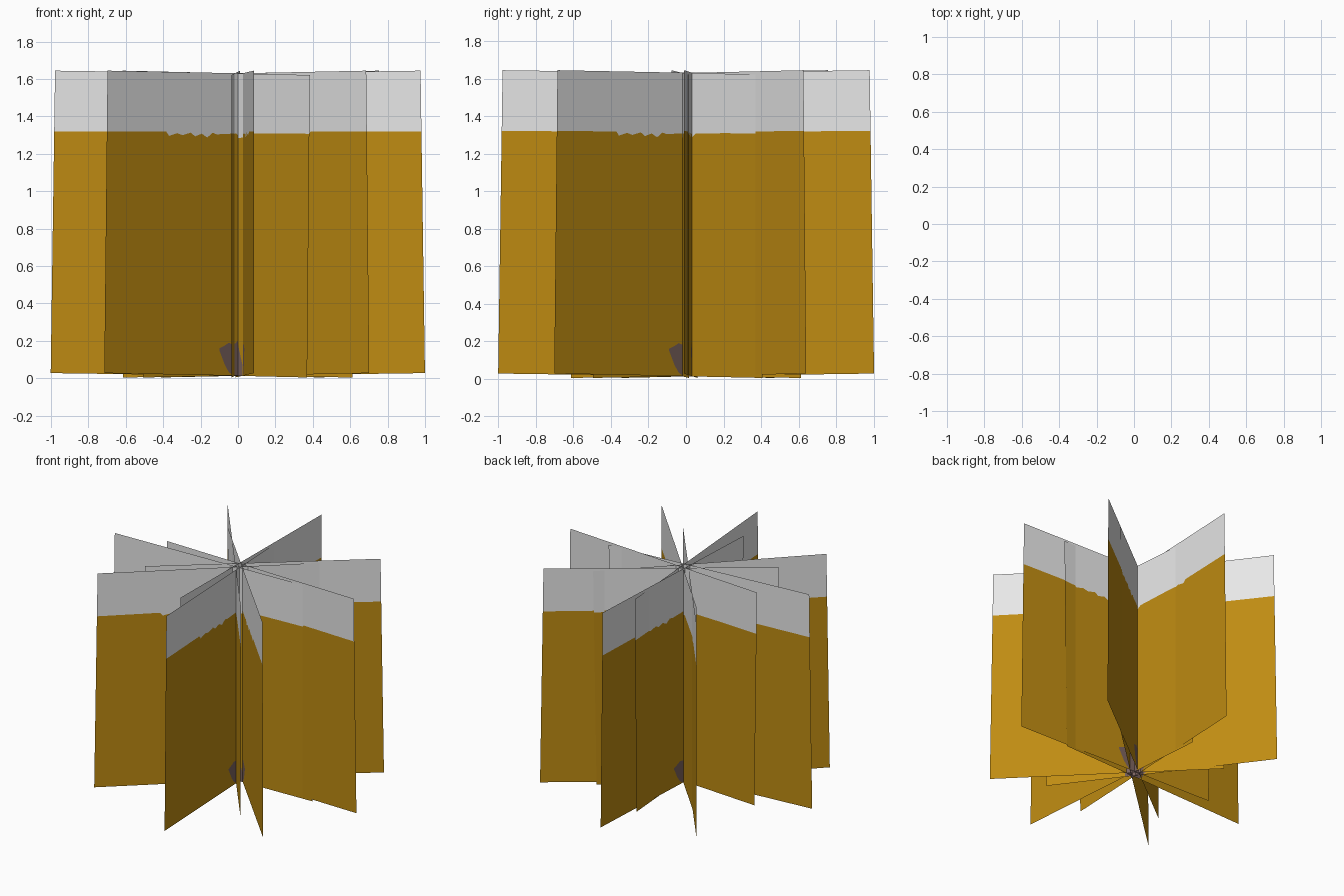
import bpy, bmesh, math
from mathutils import Vector

if "Cube" in bpy.data.objects:
    bpy.data.objects.remove(bpy.data.objects["Cube"])


def material(name, col):
    m = bpy.data.materials.new(name)
    m.diffuse_color = (*col, 1)
    m.use_nodes = True
    m.node_tree.nodes["Principled BSDF"].inputs["Base Color"].default_value = m.diffuse_color
    return m


MATS = [material("dry_gold", (0.52, 0.26, 0.006)),
        material("pale_top", (0.9, 0.9, 0.9)),
        material("dark_root", (0.20, 0.125, 0.115))]

SIZE = 1.617           # card is a square
TILT = 0.0145          # slight in-plane roll, outer end raised
AXIS = 0.62            # distance of the cluster axis from the inner edge

# dark root patch outline: distance from axis, low, high
ROOT = [(-0.06, 0, 0.06), (-0.02, 0, 0.17), (0.0, 0, 0.20), (0.05, 0.0, 0.165),
        (0.085, 0.02, 0.175), (0.115, 0.06, 0.16), (0.155, 0.135, 0.145)]

# ragged upper limit of the gold area: distance from axis, height
EDGE = [(-0.62, 1.303), (-0.3, 1.30), (-0.08, 1.295), (-0.05, 1.275), (0.0, 1.27),
        (0.05, 1.295), (0.19, 1.288), (0.22, 1.296), (0.26, 1.27), (0.3, 1.29),
        (0.35, 1.275), (0.38, 1.295), (0.44, 1.28), (0.48, 1.29), (0.54, 1.275),
        (0.56, 1.297), (1.0, 1.293)]


def lookup(table, x, k):
    for a, b in zip(table, table[1:]):
        if a[0] <= x <= b[0]:
            t = (x - a[0]) / (b[0] - a[0])
            return a[k] + t * (b[k] - a[k])
    return table[-1][k]


def card(name, outer, inner):
    o, i = Vector(outer), Vector(inner)
    u = (o - i).normalized()
    start = (o + i) / 2 - u * (SIZE / 2 - 0.022)
    c, s = math.cos(TILT), math.sin(TILT)
    bm = bmesh.new()

    def vert(a, h):
        p = start + u * (a * c - h * s)
        return bm.verts.new((p.x, p.y, 0.004 + a * s + h * c))

    def quad(a, b, la, lb, ha, hb, mat):
        if ha - la < 1e-5 and hb - lb < 1e-5:
            return
        pts = [(a, la), (b, lb), (b, hb), (a, ha)]
        bm.faces.new([vert(*p) for p in dict.fromkeys(pts)]).material_index = mat

    # vertical strips, each split into root, gold and pale bands
    cuts = sorted({x[0] for x in ROOT + EDGE if x[0] < SIZE - AXIS} | {SIZE - AXIS})
    for p, q in zip(cuts, cuts[1:]):
        a, b = p + AXIS, q + AXIS
        ea, eb = lookup(EDGE, p, 1), lookup(EDGE, q, 1)
        if p >= ROOT[0][0] and q <= ROOT[-1][0]:
            la, lb = lookup(ROOT, p, 1), lookup(ROOT, q, 1)
            ha, hb = lookup(ROOT, p, 2), lookup(ROOT, q, 2)
            quad(a, b, 0, 0, la, lb, 0)
            quad(a, b, la, lb, ha, hb, 2)
            quad(a, b, ha, hb, ea, eb, 0)
        else:
            quad(a, b, 0, 0, ea, eb, 0)
        quad(a, b, ea, eb, SIZE, SIZE, 1)
    bmesh.ops.remove_doubles(bm, verts=bm.verts, dist=1e-5)
    me = bpy.data.meshes.new(name)
    bm.to_mesh(me)
    bm.free()
    for m in MATS:
        me.materials.append(m)
    bpy.context.collection.objects.link(bpy.data.objects.new(name, me))


# eight crossed cards: outer end, inner end (seen from the top)
CARDS = [((0.975, -0.01), (-0.635, 0.063)),
         ((-0.98, -0.077), (0.635, 0.016)),
         ((0.012, 0.98), (-0.035, -0.635)),
         ((0.085, -0.98), (-0.016, 0.635)),
         ((0.76, 0.63), (-0.53, -0.36)),
         ((-0.62, 0.76), (0.385, -0.515)),
         ((-0.70, -0.685), (0.48, 0.425)),
         ((0.69, -0.69), (-0.43, 0.49))]
for n, (o, i) in enumerate(CARDS, 1):
    card(f"grass_card_{n}", o, i)
